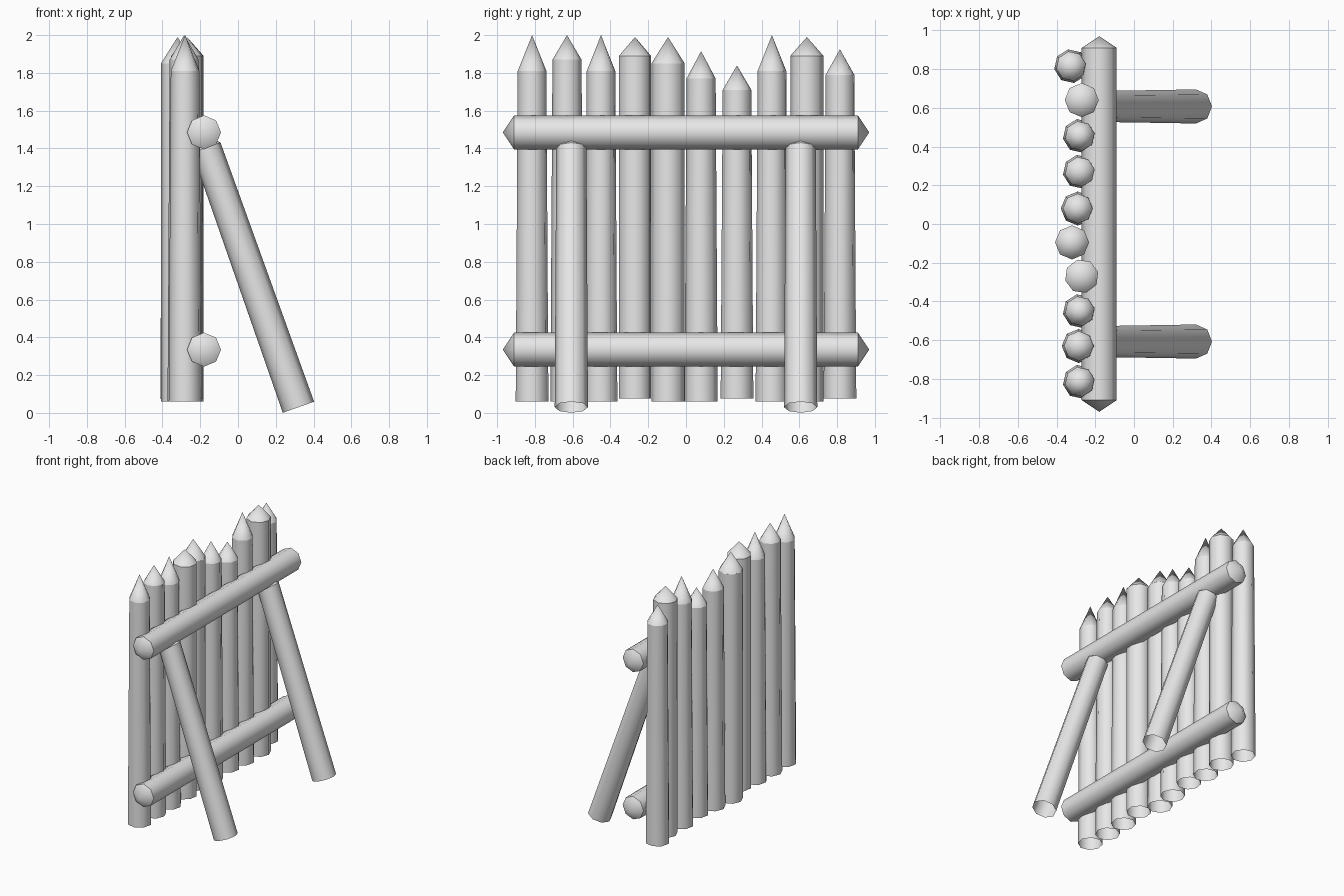
import bpy
import bmesh
from math import cos, sin, pi, radians
from mathutils import Vector

SIDES = 8

cube = bpy.data.objects.get("Cube")
if cube:
    bpy.data.objects.remove(cube, do_unlink=True)

wood = bpy.data.materials.new("pale grey wood")
wood.use_nodes = True
GREY = (0.8, 0.8, 0.8, 1)
wood.diffuse_color = GREY
wood.node_tree.nodes["Principled BSDF"].inputs["Base Color"].default_value = GREY


def log(name, start, end, profile, turn=0):
    """Octagonal log along start-end; profile holds (distance, radius), radius 0 is a point."""
    start, end = Vector(start), Vector(end)
    axis = (end - start).normalized()
    u = Vector((1, 0, 0)) if abs(axis.x) < 0.1 else Vector((0, 1, 0))
    v = axis.cross(u)
    bm = bmesh.new()
    rings = []
    for dist, radius in profile:
        centre = start + axis * dist
        count = SIDES if radius else 1
        angles = [2 * pi * i / SIDES + radians(turn) for i in range(count)]
        rings.append([bm.verts.new(centre + radius * (u * cos(a) + v * sin(a)))
                      for a in angles])
    for low, high in zip(rings, rings[1:]):
        for i in range(SIDES):
            j = (i + 1) % SIDES
            if len(low) == 1:
                corners = (low[0], high[j], high[i])
            elif len(high) == 1:
                corners = (low[i], low[j], high[0])
            else:
                corners = (low[i], low[j], high[j], high[i])
            bm.faces.new(corners).smooth = True
    bm.normal_update()
    # keep the shoulder between shaft and point crisp
    for ring in rings:
        members = set(ring)
        for e in bm.edges:
            if e.verts[0] in members and e.verts[1] in members:
                e.smooth = False
    mesh = bpy.data.meshes.new(name)
    bm.to_mesh(mesh)
    bm.free()
    mesh.materials.append(wood)
    obj = bpy.data.objects.new(name, mesh)
    bpy.context.collection.objects.link(obj)
    return obj


# upright pickets: x, y, bottom, shoulder, tip, top radius, turn
pickets = [
    (-0.28, -0.815, 0.06, 1.81, 2.0, 0.077, 10),
    (-0.285, -0.63, 0.06, 1.87, 2.0, 0.077, 0),
    (-0.28, -0.45, 0.06, 1.81, 2.0, 0.077, 10),
    (-0.27, -0.27, 0.075, 1.89, 1.99, 0.088, 15),
    (-0.32, -0.095, 0.06, 1.85, 1.99, 0.088, 0),
    (-0.29, 0.08, 0.06, 1.77, 1.915, 0.077, 0),
    (-0.28, 0.27, 0.075, 1.71, 1.84, 0.077, 10),
    (-0.28, 0.455, 0.06, 1.81, 2.0, 0.077, 10),
    (-0.27, 0.64, 0.06, 1.89, 1.99, 0.088, 0),
    (-0.325, 0.815, 0.075, 1.79, 1.925, 0.077, 10),
]
for n, (x, y, bottom, shoulder, tip, radius, turn) in enumerate(pickets, 1):
    log(f"picket_{n}", (x, y, bottom), (x, y, tip),
        [(0, 0.088), (shoulder - bottom, radius), (tip - bottom, 0)], turn)

# horizontal rails pointed at both ends
for name, z in (("lower_rail", 0.335), ("upper_rail", 1.485)):
    log(name, (-0.18, -0.97, z), (-0.18, 0.97, z),
        [(0, 0), (0.06, 0.09), (1.88, 0.09), (1.94, 0)])

# slanted braces, points buried in the upper rail
for name, y in (("front_brace", -0.607), ("back_brace", 0.607)):
    log(name, (0.32, y, 0.03), (-0.168, y, 1.405),
        [(0, 0.088), (1.458, 0.08), (1.55, 0)])
